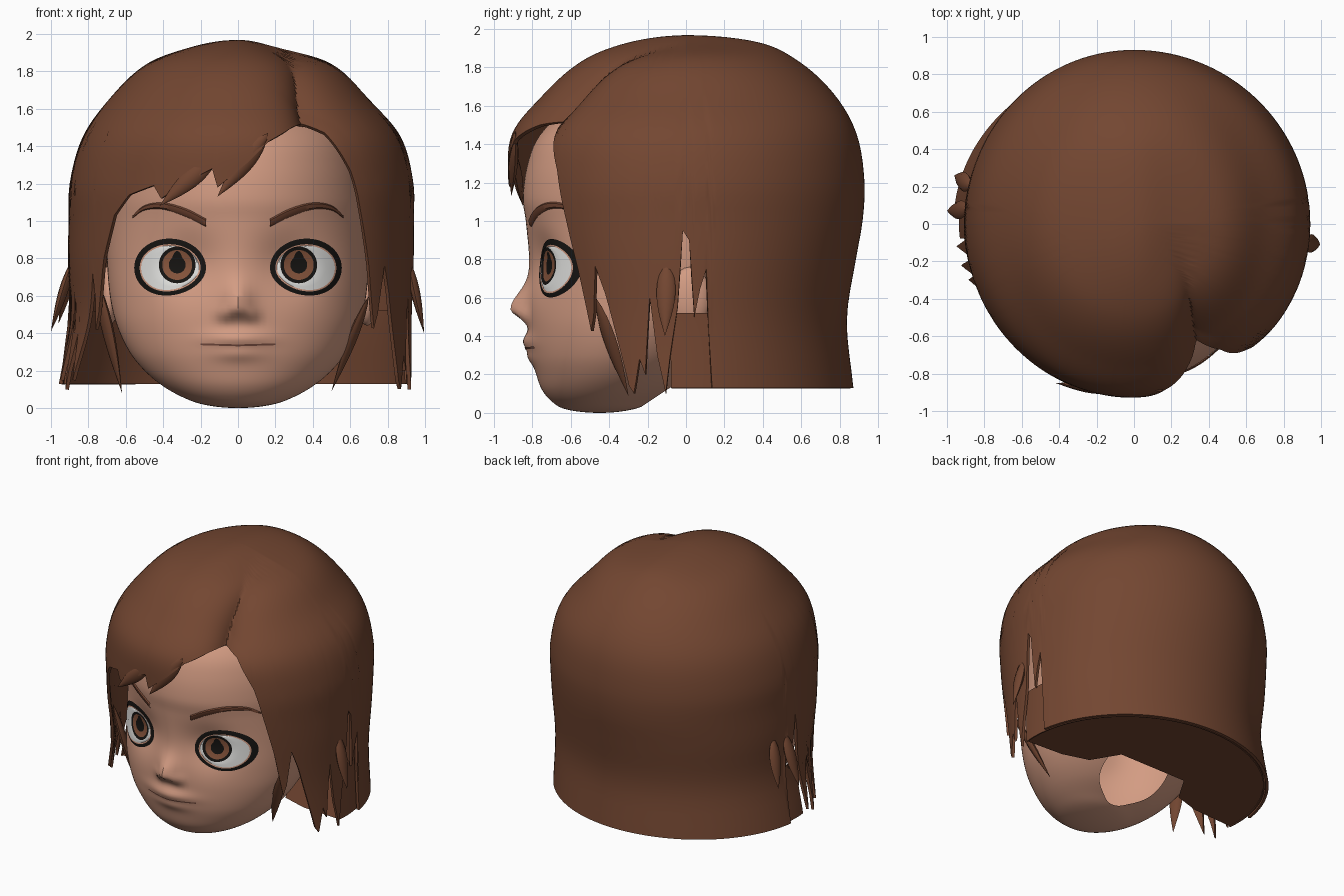
import bpy, bmesh, math
from mathutils import Vector
from mathutils.bvhtree import BVHTree

if "Cube" in bpy.data.objects:
    bpy.data.objects.remove(bpy.data.objects["Cube"])


def material(name, r, g, b):
    m = bpy.data.materials.new(name)
    m.diffuse_color = (r, g, b, 1)
    m.use_nodes = True
    m.node_tree.nodes["Principled BSDF"].inputs["Base Color"].default_value = m.diffuse_color
    return m


SKIN = material("skin", 0.65, 0.33, 0.225)
HAIR = material("brown hair", 0.172, 0.062, 0.031)
BROW = material("eyebrow brown", 0.17, 0.06, 0.032)
WHITE = material("eye white", 0.78, 0.78, 0.76)
IRIS = material("iris brown", 0.24, 0.09, 0.045)
BLACK = material("black", 0.008, 0.007, 0.006)
LIP = material("mouth line", 0.2, 0.08, 0.055)


def curve(rows, k):
    """Smooth interpolation of table rows (key, values...)."""
    k = min(max(k, rows[0][0]), rows[-1][0])
    i = next(i for i in range(len(rows) - 1) if k <= rows[i + 1][0])
    a, b = rows[i], rows[i + 1]
    p, q = rows[max(i - 1, 0)], rows[min(i + 2, len(rows) - 1)]
    h = b[0] - a[0]
    t = (k - a[0]) / h
    out = []
    for c in range(1, len(a)):
        m0 = (b[c] - p[c]) / (b[0] - p[0]) * h
        m1 = (q[c] - a[c]) / (q[0] - a[0]) * h
        out.append((2*t**3 - 3*t*t + 1) * a[c] + (t**3 - 2*t*t + t) * m0
                   + (3*t*t - 2*t**3) * b[c] + (t**3 - t*t) * m1)
    return out


def linear(table, k):
    for (a, u), (b, v) in zip(table, table[1:]):
        if k <= b:
            return u + (v - u) * (k - a) / (b - a)
    return table[-1][1]


def grid(name, cols, mats, closed=False, row_mat=None, thick=0, cut=None):
    """Quad surface from columns of points."""
    bm = bmesh.new()
    vs = [[bm.verts.new(p) for p in col] for col in cols]
    n = len(cols)
    for i in range(n if closed else n - 1):
        l, r = vs[i], vs[(i + 1) % n]
        for j in range(len(l) - 1):
            f = bm.faces.new((l[j], l[j + 1], r[j + 1], r[j]))
            f.material_index = row_mat[j] if row_mat else 0
    bmesh.ops.remove_doubles(bm, verts=bm.verts, dist=0.0002)
    if cut:
        bmesh.ops.bisect_plane(bm, geom=bm.verts[:] + bm.edges[:] + bm.faces[:],
                               plane_co=cut[0], plane_no=cut[1], clear_outer=True)
    me = bpy.data.meshes.new(name)
    bm.to_mesh(me)
    bm.free()
    ob = bpy.data.objects.new(name, me)
    bpy.context.collection.objects.link(ob)
    for m in mats:
        me.materials.append(m)
    bpy.ops.object.select_all(action='DESELECT')
    bpy.context.view_layer.objects.active = ob
    ob.select_set(True)
    if thick:
        s = ob.modifiers.new("thickness", 'SOLIDIFY')
        s.thickness, s.offset = thick, -1
        bpy.ops.object.modifier_apply(modifier=s.name)
    bpy.ops.object.shade_smooth_by_angle(angle=math.radians(40))
    return ob


# Head: rows of height, half width, front y, back y
HEAD = [(math.sqrt(z), *r) for z, *r in [
    (0, 0, -.45, -.45), (.02, .19, -.63, -.27), (.06, .3, -.7, -.17), (.12, .405, -.75, -.04),
    (.2, .50, -.78, .08), (.3, .58, -.805, .2), (.45, .65, -.82, .35), (.6, .685, -.825, .5),
    (.8, .70, -.82, .62), (1.0, .695, -.835, .7), (1.12, .69, -.85, .73), (1.3, .665, -.825, .73),
    (1.45, .62, -.76, .7), (1.6, .50, -.6, .55), (1.75, .28, -.33, .3)]]


def bump(x, z, cx, cz, sx, sz):
    return math.exp(-((x - cx) / sx) ** 2 - ((z - cz) / sz) ** 2)


def head_point(t, z):
    w, yf, yb = curve(HEAD, math.sqrt(z))
    yc = (yf + yb) / 2
    x, y = w * math.sin(t), yc - (yc - yf) * math.cos(t)
    if math.cos(t) > 0:
        y -= .09 * bump(x, z, 0, .54, .07, .11 if z > .54 else .055)       # nose tip
        y -= .03 * bump(abs(x), z, .075, .5, .035, .04)                    # nostrils
        y -= .035 * bump(x, z, 0, .37, .16, .045) + .02 * bump(x, z, 0, .29, .13, .04)  # lips
        y += .06 * bump(abs(x), z, .27, .77, .16, .16)                     # eye sockets
    return Vector((x, y, z))


N, M = 128, 110
zs = [(math.sqrt(1.75) * (1 - j / M)) ** 2 for j in range(M + 1)]
head = grid("head", [[head_point(2 * math.pi * i / N, z) for z in zs] for i in range(N)],
            [SKIN], closed=True, cut=((0, -.13, .1), (0, .55, -.83)))     # open neck
tmp = bmesh.new()
tmp.from_mesh(head.data)
tree = BVHTree.FromBMesh(tmp)
tmp.free()


def on_face(x, z, off):
    """Point in front of the face at x, z."""
    hit = tree.ray_cast(Vector((x, -3, z)), Vector((0, 1, 0)))[0]
    return Vector((x, hit.y - off, z))


# Eyes, brows and ears, one per side
BROW_PATH = [(0, .17, .99, .021), (1, .28, 1.045, .022), (2, .40, 1.08, .018),
             (3, .50, 1.07, .013), (4, .565, 1.02, .006)]
for side, word in ((1, "left"), (-1, "right")):
    cols = []
    for i in range(56):
        a = side * 2 * math.pi * i / 56
        c, s = math.cos(a), math.sin(a)

        def lid(w, h):
            return .363 + w * c, .75 + h * s + .015 * c * s - (.012 * c if s > 0 else 0) * s

        notch = .03 * max(s, 0) ** 12
        ring = [(.325 + r * c, .765 + r * s, o) for r, o in
                ((0, .026), (.045 + notch, .026), (.08, .026), (.098, .026))]
        rim, line, lash = lid(.155, .118), lid(.163, .126), lid(.192, .156 if s > 0 else .148)
        mid = ((rim[0] + ring[3][0]) / 2, (rim[1] + ring[3][1]) / 2, .024)
        ring += [mid, (*rim, .016), (*line, .016), (*lash, .005)]
        cols.append([on_face(side * x, z, o) for x, z, o in ring])
    grid(word + "_eye", cols, [BLACK, IRIS, WHITE, SKIN], closed=True,
         row_mat=[0, 1, 0, 2, 2, 3, 0])
    cols = []
    for i in range(25):
        x, z, h = curve(BROW_PATH, i / 6)
        cols.append([on_face(side * x, z + side * k * h, o)
                     for k, o in ((1, .004), (.6, .014), (-.6, .014), (-1, .004))][::1])
    grid(word + "_eyebrow", cols, [BROW])
    bpy.ops.mesh.primitive_uv_sphere_add(segments=20, ring_count=12, location=(side * .69, .02, .6))
    ear = bpy.context.object
    ear.name = word + "_ear"
    ear.scale = (.055, .11, .16)
    ear.data.materials.append(SKIN)
    bpy.ops.object.shade_smooth()

# Mouth line
grid("mouth_line", [[on_face(x / 100, .335 + k * .005 + abs(x) * .0003, .004) for k in (1, -1)]
                    for x in range(-20, 21, 2)], [LIP])

# Hair envelope: height, left, right, front and back reach
TOP = 1.968
REACH = [(math.sqrt(TOP - z), *r) for z, *r in [
    (TOP, 0, 0, 0, 0), (1.93, .25, .2, .31, .38), (1.85, .47, .48, .52, .56), (1.65, .69, .70, .755, .78),
    (1.45, .83, .87, .91, .89), (1.2, .90, .938, .93, .93), (1.0, .905, .94, .915, .92),
    (.8, .91, .94, .88, .885), (.48, .90, .93, .82, .838), (.13, .965, .935, .76, .872)]]
# Lower edge of the hair by angle from the front
HEM = [(-180, .13), (-97, .13), (-95, .75), (-92, .5), (-89, .9), (-85, .5), (-81, .15), (-77, .5),
       (-73, .1), (-70, .4), (-67, .15), (-62, .5), (-59, .72), (-57, .42), (-55, .6), (-52, .8),
       (-47, 1.03), (-40, 1.14), (-30, 1.19), (-27, 1.12), (-14, 1.24), (-9, 1.28), (-7, 1.18),
       (3, 1.31), (11, 1.43), (22, 1.52), (30, 1.57), (36, 1.49), (42, 1.27), (46, 1.0), (49, .75),
       (52, .42), (54, .5), (57, .76), (60, .62), (67, .14), (69, .1), (72, .28), (74, .2),
       (77, .6), (79, .3), (82, .1), (84, .3), (87, .55), (89, .95), (91, .9), (93, .5),
       (95, .65), (97, .75), (99, .13), (180, .13)]


def hair_point(deg, z, k=1.0):
    t = math.radians(deg)
    xl, xr, yf, yb = curve(REACH, math.sqrt(max(TOP - z, 0)))
    s, c = math.sin(t), math.cos(t)
    x, y = k * s * (xr if s > 0 else xl), -k * c * (yf if c > 0 else yb)
    # valley of the parting, right lobe a little lower than the left
    off = x - (.24 - .2 * y)
    d = .14 * min(max(-y / .65, 0), 1) * math.exp(-abs(off) / (.15 if off > 0 else .11))
    return Vector((x * (1 - d), y * (1 - d), 1.2 + (z - 1.2) * (1 - d)))


def hair_shell(name, degs, top, hem, k, closed, thick):
    cols = []
    for d in degs:
        s0, s1 = math.sqrt(TOP - top), math.sqrt(TOP - hem(d))
        cols.append([hair_point(d, TOP - (s0 + (s1 - s0) * j / 40) ** 2, k) for j in range(41)])
    grid(name, cols, [HAIR], closed=closed, thick=thick)


hair_shell("outer_hair", range(-180, 180), TOP, lambda d: linear(HEM, d), 1, True, .02)
hair_shell("back_hair_underlayer", range(84, 277, 2), .52, lambda d: .13, .97, False, .01)

# Underside of the back hair, notched round the neck
edge = [hair_point(d, .135, .97) for d in range(84, 277, 4)]
edge += [Vector((x, y, .135)) for x, y in
         ((-.6, -.06), (-.4, 0), (-.28, .2), (.28, .2), (.4, 0), (.6, -.06))]
me = bpy.data.meshes.new("hair_underside")
me.from_pydata(edge, [], [list(range(len(edge)))[::-1]])
me.materials.append(HAIR)
bpy.context.collection.objects.link(bpy.data.objects.new("hair_underside", me))

# Loose strands: root, tip, radius; flat spindles lying against the hair
for i, (a, b, r) in enumerate([
        ((-.88, .08, .8), (-1.0, .07, .41), .05), ((-.87, .2, .8), (-.96, .26, .45), .05),
        ((.91, -.1, .8), (.995, -.11, .4), .05),
        ((.16, -.89, 1.47), (-.11, -.91, 1.13), .05), ((-.1, -.9, 1.36), (-.42, -.85, 1.08), .05),
        ((-.76, -.42, .7), (-.62, -.32, .08), .05), ((.7, -.47, .6), (.5, -.3, .09), .04)]):
    a, b = Vector(a), Vector(b)
    along = (b - a).normalized()
    out = Vector((a.x, a.y, 0)).normalized()
    across = along.cross(out).normalized()
    cols = []
    for q in range(8):
        t = q * math.pi / 4
        ray = across * math.cos(t) + across.cross(along) * (.5 * math.sin(t))
        cols.append([a.lerp(b, j / 10) + ray * r * math.sin(math.pi * (j / 10) ** .8)
                     for j in range(11)])
    grid("loose_strand_%d" % (i + 1), cols[::-1], [HAIR], closed=True)
